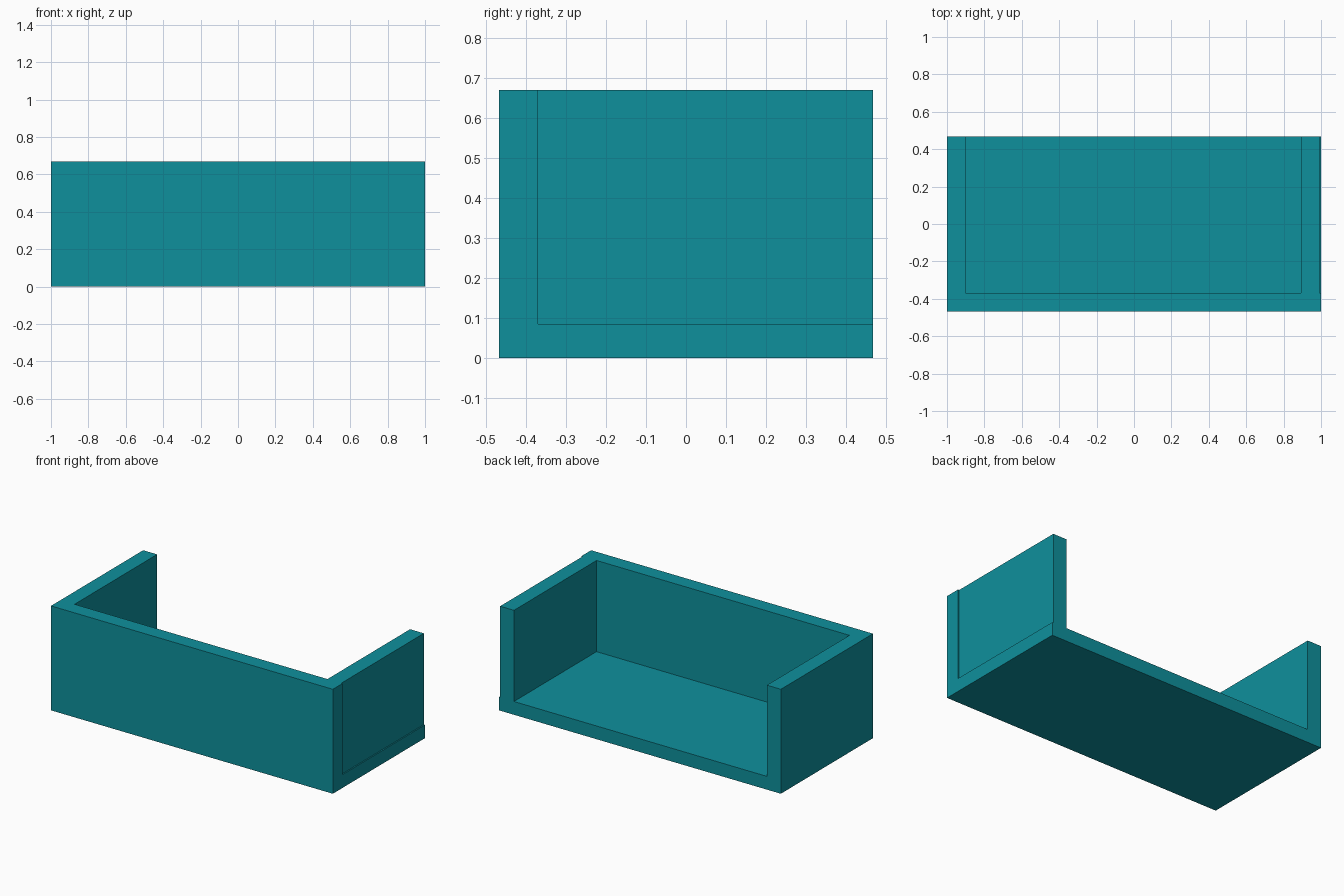
import bpy

cube = bpy.data.objects.get("Cube")
if cube:
    bpy.data.objects.remove(cube, do_unlink=True)

# Overall size and wall positions
HALF_X, HALF_Y, TOP = 1.0, 0.467, 0.67
FLOOR_TOP, FRONT_INNER = 0.085, -0.37
LEFT_OUTER, LEFT_INNER, RIGHT_INNER = 0.992, 0.894, -0.901
OVER = 0.1  # how far cutters pass through open sides

teal = bpy.data.materials.new("teal")
teal.use_nodes = True
COLOUR = (0.0045, 0.28, 0.335, 1)
teal.diffuse_color = COLOUR
teal.node_tree.nodes["Principled BSDF"].inputs["Base Color"].default_value = COLOUR


def box(name, low, high):
    """Add a box spanning two opposite corners."""
    centre = [(a + b) / 2 for a, b in zip(low, high)]
    bpy.ops.mesh.primitive_cube_add(size=1, location=centre)
    obj = bpy.context.object
    obj.name = name
    obj.scale = [b - a for a, b in zip(low, high)]
    bpy.ops.object.transform_apply(location=True, rotation=False, scale=True)
    obj.data.materials.append(teal)
    return obj


def cut(target, cutter):
    """Subtract a box from the target, then remove it."""
    cutter.hide_render = True
    mod = target.modifiers.new("cut", "BOOLEAN")
    mod.operation, mod.solver, mod.object = "DIFFERENCE", "EXACT", cutter
    bpy.context.view_layer.objects.active = target
    bpy.ops.object.modifier_apply(modifier=mod.name)
    bpy.data.objects.remove(cutter, do_unlink=True)


# Solid block that becomes the floor, front wall and two side walls
tray = box("open_backed_tray", (-HALF_X, -HALF_Y, 0), (HALF_X, HALF_Y, TOP))

# Interior, open at the top and the back
cut(tray, box("interior_cutter", (RIGHT_INNER, FRONT_INNER, FLOOR_TOP),
              (LEFT_INNER, HALF_Y + OVER, TOP + OVER)))

# Shallow step on the outside of the left side wall
cut(tray, box("side_step_cutter", (LEFT_OUTER, FRONT_INNER, FLOOR_TOP),
              (HALF_X + OVER, HALF_Y + OVER, TOP + OVER)))
